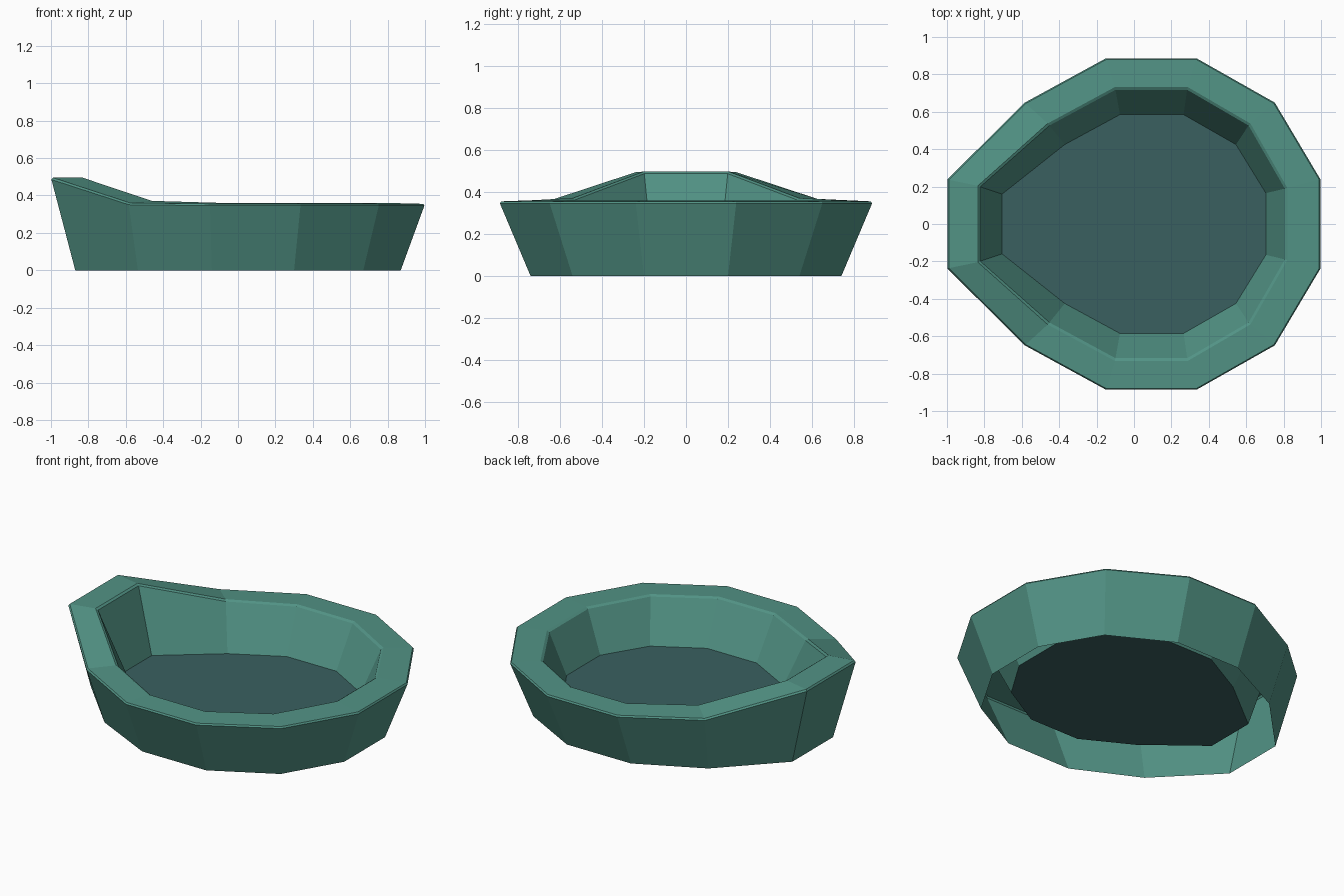
import bpy
import bmesh

if "Cube" in bpy.data.objects:
    bpy.data.objects.remove(bpy.data.objects["Cube"], do_unlink=True)


def material(name, rgb):
    mat = bpy.data.materials.new(name)
    mat.use_nodes = True
    mat.diffuse_color = (*rgb, 1)
    bsdf = mat.node_tree.nodes["Principled BSDF"]
    bsdf.inputs["Base Color"].default_value = (*rgb, 1)
    bsdf.inputs["Roughness"].default_value = 0.8
    return mat


def finish(bm, name, mat):
    mesh = bpy.data.meshes.new(name)
    bm.to_mesh(mesh)
    bm.free()
    mesh.materials.append(mat)
    obj = bpy.data.objects.new(name, mesh)
    bpy.context.collection.objects.link(obj)
    return obj


def ring(bm, half):
    """Twelve-sided loop mirrored across the y axis from six points."""
    points = half + [(x, -y, z) for x, y, z in reversed(half)]
    return [bm.verts.new(p) for p in points]


def bridge(bm, a, b):
    n = len(a)
    return [bm.faces.new((a[i], a[(i + 1) % n], b[(i + 1) % n], b[i])) for i in range(n)]


teal = material("teal green", (0.084, 0.292, 0.235))
dark_teal = material("dark blue teal", (0.042, 0.118, 0.118))

# Half outlines run from the +x side to the raised lip at -x
base = [(.87, .2, 0), (.67, .54, 0), (.3, .74, 0),
        (-.14, .74, 0), (-.535, .545, 0), (-.87, .2, 0)]
rim_out = [(1, .24, .355), (.755, .652, .355), (.335, .89, .355),
           (-.15, .89, .355), (-.585, .652, .36), (-1, .24, .495)]
rim_in = [(.81, .19, .36), (.615, .53, .36), (.285, .722, .36),
          (-.1, .722, .361), (-.455, .53, .372), (-.825, .2, .497)]
floor = [(.705, .165, .1), (.545, .425, .1), (.265, .585, .1),
         (-.075, .585, .1), (-.37, .425, .1), (-.705, .16, .1)]

# Open-bottomed shell: outer wall, rim and inner wall
bm = bmesh.new()
loops = [ring(bm, h) for h in (base, rim_out, rim_in, floor)]
for lower, upper in zip(loops, loops[1:]):
    bridge(bm, lower, upper)
rim_edges = [e for e in bm.edges for loop in loops[1:3]
             if e.verts[0] in loop and e.verts[1] in loop]
bmesh.ops.bevel(bm, geom=rim_edges, offset=.01, segments=1, affect="EDGES")
bmesh.ops.recalc_face_normals(bm, faces=bm.faces)
finish(bm, "basin_shell", teal)

# Raised floor of the basin
bm = bmesh.new()
bm.faces.new(ring(bm, floor))
finish(bm, "basin_floor", dark_teal)
